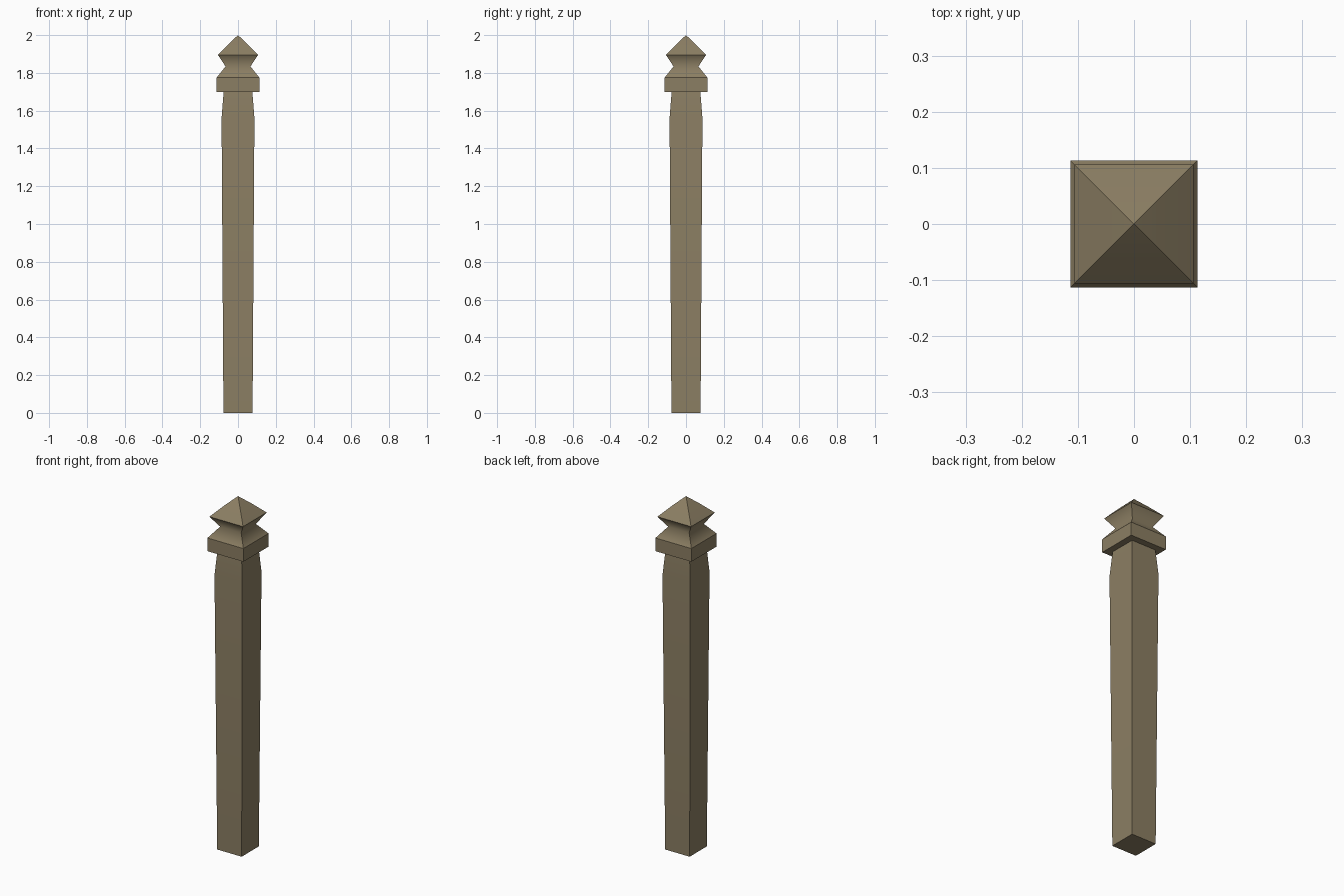
import bpy
import bmesh

if "Cube" in bpy.data.objects:
    bpy.data.objects.remove(bpy.data.objects["Cube"])

wood = bpy.data.materials.new("weathered_wood")
wood.diffuse_color = (0.26, 0.21, 0.125, 1.0)
wood.use_nodes = True
wood.node_tree.nodes["Principled BSDF"].inputs["Base Color"].default_value = wood.diffuse_color


def square_loft(name, profile, soft_rings=()):
    """Stack square rings of (half_width, z); a zero half width makes a point.
    Shading is smooth across the soft rings and sharp on every other edge."""
    bm = bmesh.new()
    rings = []
    for h, z in profile:
        if h == 0:
            rings.append([bm.verts.new((0, 0, z))] * 4)
        else:
            rings.append([bm.verts.new((sx * h, sy * h, z))
                          for sx, sy in ((-1, -1), (1, -1), (1, 1), (-1, 1))])
    for a, b in zip(rings, rings[1:]):
        for i in range(4):
            j = (i + 1) % 4
            corners = [a[i], a[j], b[j], b[i]]
            bm.faces.new(list(dict.fromkeys(corners)))
    if profile[0][0]:
        bm.faces.new(rings[0][::-1])
    if profile[-1][0]:
        bm.faces.new(rings[-1])
    soft = {v for i in soft_rings for v in rings[i]}
    for f in bm.faces:
        f.smooth = True
    for e in bm.edges:
        level = abs(e.verts[0].co.z - e.verts[1].co.z) < 1e-6
        e.smooth = level and e.verts[0] in soft
    bmesh.ops.recalc_face_normals(bm, faces=bm.faces)
    mesh = bpy.data.meshes.new(name)
    bm.to_mesh(mesh)
    bm.free()
    mesh.materials.append(wood)
    obj = bpy.data.objects.new(name, mesh)
    bpy.context.collection.objects.link(obj)
    return obj


# Shaft widens slightly upward, then tapers in under the collar
square_loft("post_shaft", [(0.077, 0), (0.087, 1.56), (0.076, 1.70)], (1,))

# Collar, pinched neck and pyramid cap form one turned top
square_loft("post_finial", [
    (0.113, 1.70), (0.113, 1.775),      # collar
    (0.066, 1.834),                     # neck
    (0.106, 1.895),                     # cap eave
    (0.053, 1.95), (0, 2.0),            # cap point
], (2, 4))
